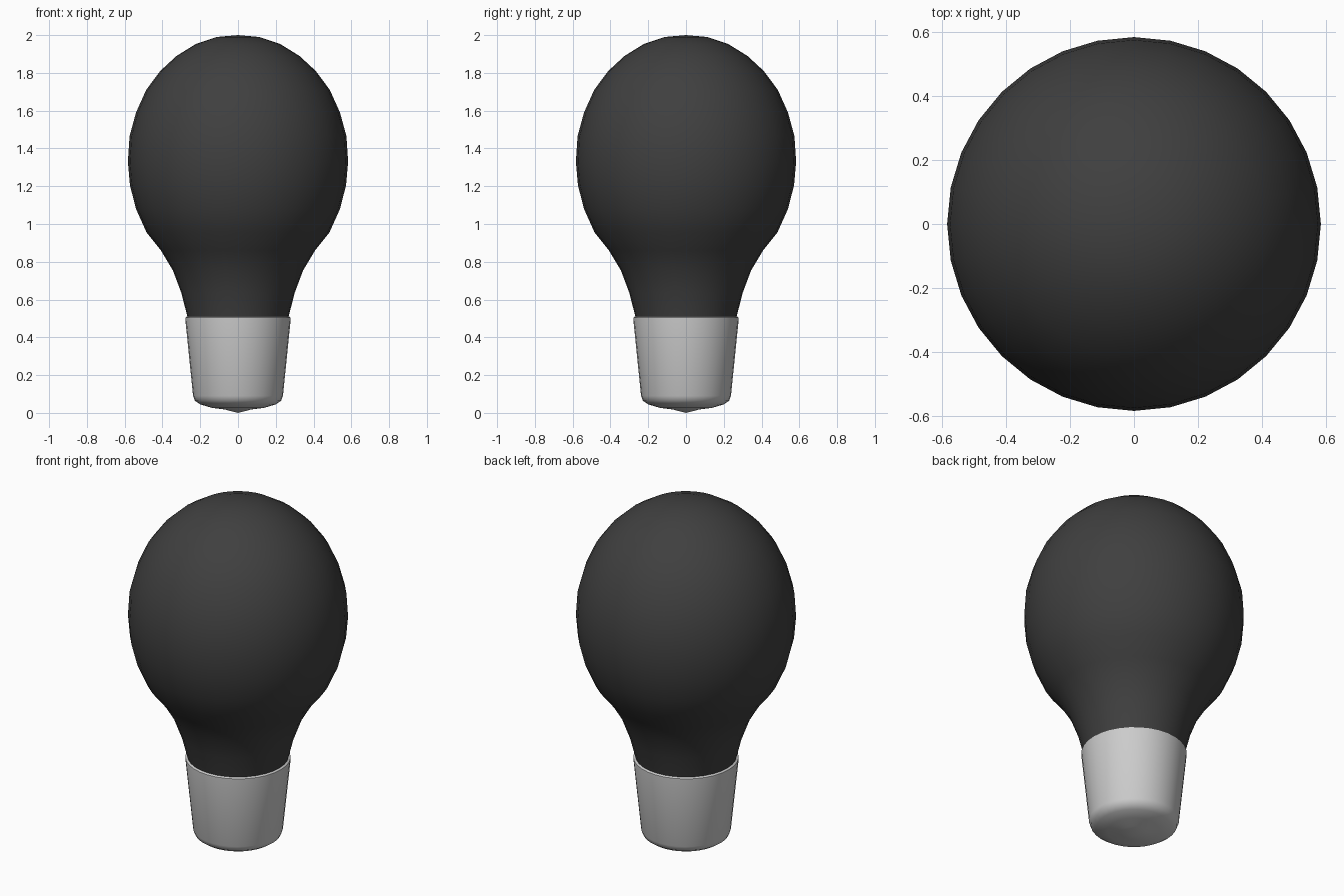
import bpy, bmesh, math

if "Cube" in bpy.data.objects:
    bpy.data.objects.remove(bpy.data.objects["Cube"])

SIDES = 32

def material(name, value):
    m = bpy.data.materials.new(name)
    m.diffuse_color = (value, value, value, 1)
    m.use_nodes = True
    m.node_tree.nodes["Principled BSDF"].inputs["Base Color"].default_value = m.diffuse_color
    return m

def lathe(name, profile, mat):
    """Spin a (radius, height) profile around z."""
    bm = bmesh.new()
    rings = []
    for r, z in profile:
        if r == 0:
            rings.append([bm.verts.new((0, 0, z))] * SIDES)
        else:
            rings.append([bm.verts.new((r * math.cos(i * math.tau / SIDES),
                                        r * math.sin(i * math.tau / SIDES), z))
                          for i in range(SIDES)])
    for a, b in zip(rings, rings[1:]):
        for i in range(SIDES):
            j = (i + 1) % SIDES
            bm.faces.new(list(dict.fromkeys((a[i], a[j], b[j], b[i]))))
    bmesh.ops.recalc_face_normals(bm, faces=bm.faces)
    mesh = bpy.data.meshes.new(name)
    bm.to_mesh(mesh)
    bm.free()
    mesh.materials.append(mat)
    ob = bpy.data.objects.new(name, mesh)
    bpy.context.collection.objects.link(ob)
    bpy.context.view_layer.objects.active = ob
    ob.select_set(True)
    bpy.ops.object.shade_smooth_by_angle(angle=math.radians(50))
    ob.select_set(False)
    return ob

dark = material("dark glass", 0.05)
metal = material("light grey metal", 0.6)

# Glass bulb: neck flaring into a round head
lathe("glass_bulb", [
    (0.268, 0.51), (0.30, 0.635), (0.345, 0.755), (0.408, 0.86), (0.484, 0.955),
    (0.54, 1.08), (0.572, 1.205), (0.583, 1.33), (0.574, 1.465), (0.54, 1.59),
    (0.486, 1.71), (0.412, 1.81), (0.325, 1.89), (0.223, 1.953), (0.113, 1.99),
    (0, 2.0)], dark)

# Tapered screw cap with rounded bottom and small contact tip
lathe("metal_cap", [
    (0, 0), (0.07, 0.018), (0.14, 0.027), (0.20, 0.045), (0.228, 0.064), (0.238, 0.09),
    (0.279, 0.495), (0.279, 0.505), (0.268, 0.511)], metal)
